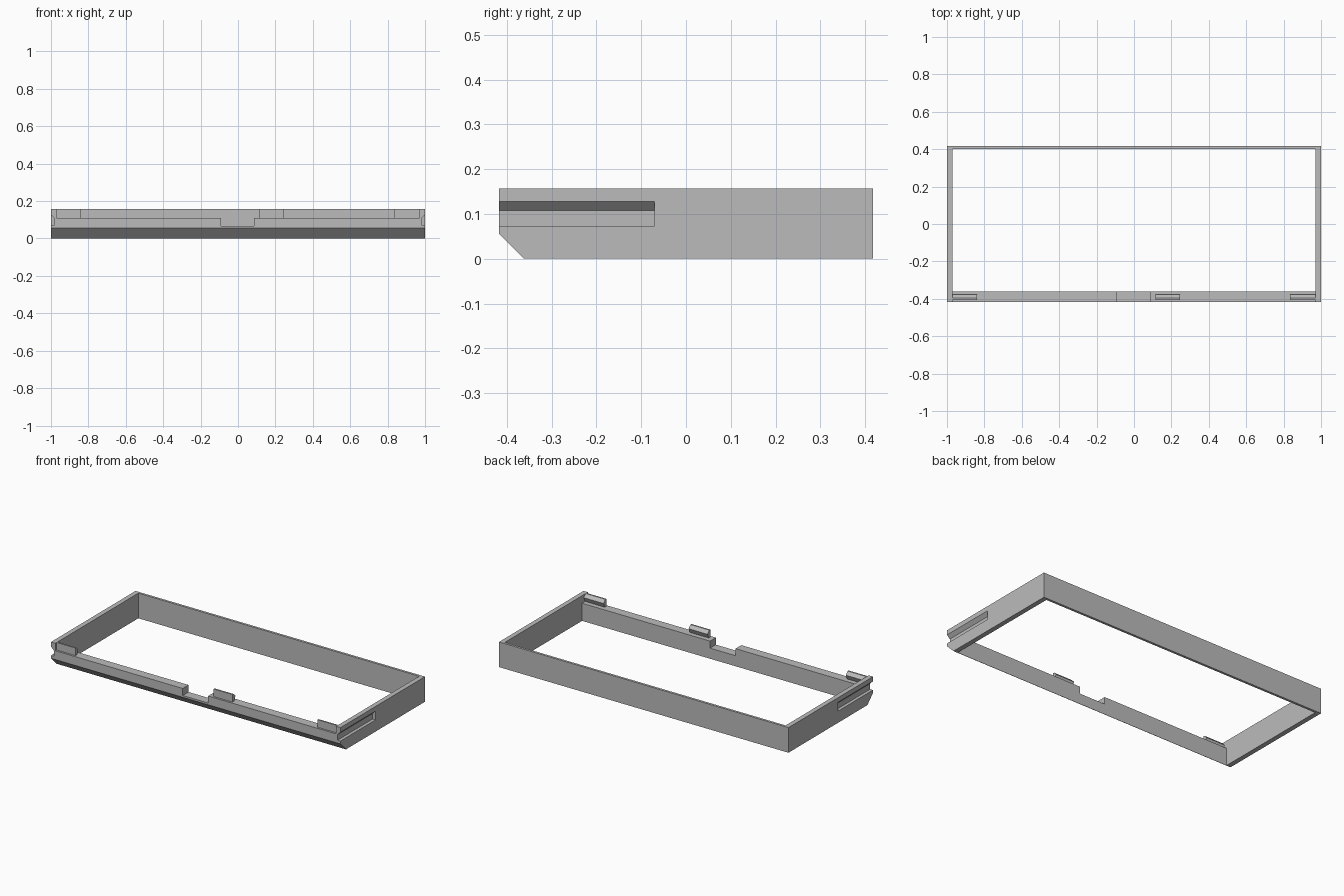
import bpy
import bmesh
from mathutils import Vector

cube = bpy.data.objects.get("Cube")
if cube:
    bpy.data.objects.remove(cube, do_unlink=True)

grey = bpy.data.materials.new("plain grey")
grey.use_nodes = True
colour = (0.5, 0.5, 0.5, 1)
grey.diffuse_color = colour
grey.node_tree.nodes["Principled BSDF"].inputs["Base Color"].default_value = colour

W, D, H = 1.0, 0.417, 0.157      # half width, half depth, height
INNER_X, INNER_BACK, INNER_FRONT = 0.97, 0.402, -0.36
LEDGE = 0.11                     # top of the low front rail
OUT = 0.1                        # how far cutters run past the body


def prism(name, profile, axis, start, end):
    """Extrude a 2D profile along x, y or z (profile uses the other two axes)."""
    bm = bmesh.new()
    i = "xyz".index(axis)

    def point(p):
        co = list(p)
        co.insert(i, start)
        return co
    face = bm.faces.new([bm.verts.new(point(p)) for p in profile])
    new = bmesh.ops.extrude_face_region(bm, geom=[face])["geom"]
    move = Vector((0, 0, 0))
    move[i] = end - start
    bmesh.ops.translate(bm, vec=move,
                        verts=[v for v in new if isinstance(v, bmesh.types.BMVert)])
    bmesh.ops.recalc_face_normals(bm, faces=bm.faces)
    mesh = bpy.data.meshes.new(name)
    bm.to_mesh(mesh)
    bm.free()
    mesh.materials.append(grey)
    obj = bpy.data.objects.new(name, mesh)
    bpy.context.collection.objects.link(obj)
    return obj


def rect(a0, a1, b0, b1):
    return [(a0, b0), (a1, b0), (a1, b1), (a0, b1)]


def cut(body, cutter):
    mod = body.modifiers.new("cut", "BOOLEAN")
    mod.operation = "DIFFERENCE"
    mod.solver = "EXACT"
    mod.object = cutter
    bpy.context.view_layer.objects.active = body
    bpy.ops.object.modifier_apply(modifier=mod.name)
    bpy.data.objects.remove(cutter, do_unlink=True)


# Frame block with the bevelled lower front edge
side_outline = [(-D, 0.055), (-0.362, 0), (D, 0), (D, H), (-D, H)]
frame = prism("frame", side_outline, "x", -W, W)

# Central opening, lowered front rail and its notch
cut(frame, prism("opening", rect(-INNER_X, INNER_X, INNER_FRONT, INNER_BACK), "z", -OUT, H + OUT))
cut(frame, prism("rail_step", rect(-INNER_X, INNER_X, LEDGE, H + OUT), "y", -D - OUT, INNER_FRONT + OUT))
cut(frame, prism("notch", rect(-0.09, 0.086, 0.066, H), "y", -D - OUT, INNER_FRONT + OUT))

# Guide grooves on both sides, with a sloping upper face
for s in (-1, 1):
    groove = [(s * 0.98, 0.073), (s * 0.98, 0.108), (s * W, 0.128),
              (s * (W + 0.02), 0.148), (s * (W + 0.02), 0.073)]
    cut(frame, prism("groove", groove, "y", -D - OUT, -0.07))

# Hooked clips standing on the front rail
hook = [(-0.405, LEDGE), (-0.405, H), (-0.395, H), (-0.377, 0.138), (-0.39, LEDGE)]
for name, x0, x1 in (("right_clip", -INNER_X, -0.84),
                     ("middle_clip", 0.116, 0.246),
                     ("left_clip", 0.834, INNER_X)):
    prism(name, hook, "x", x0, x1)
